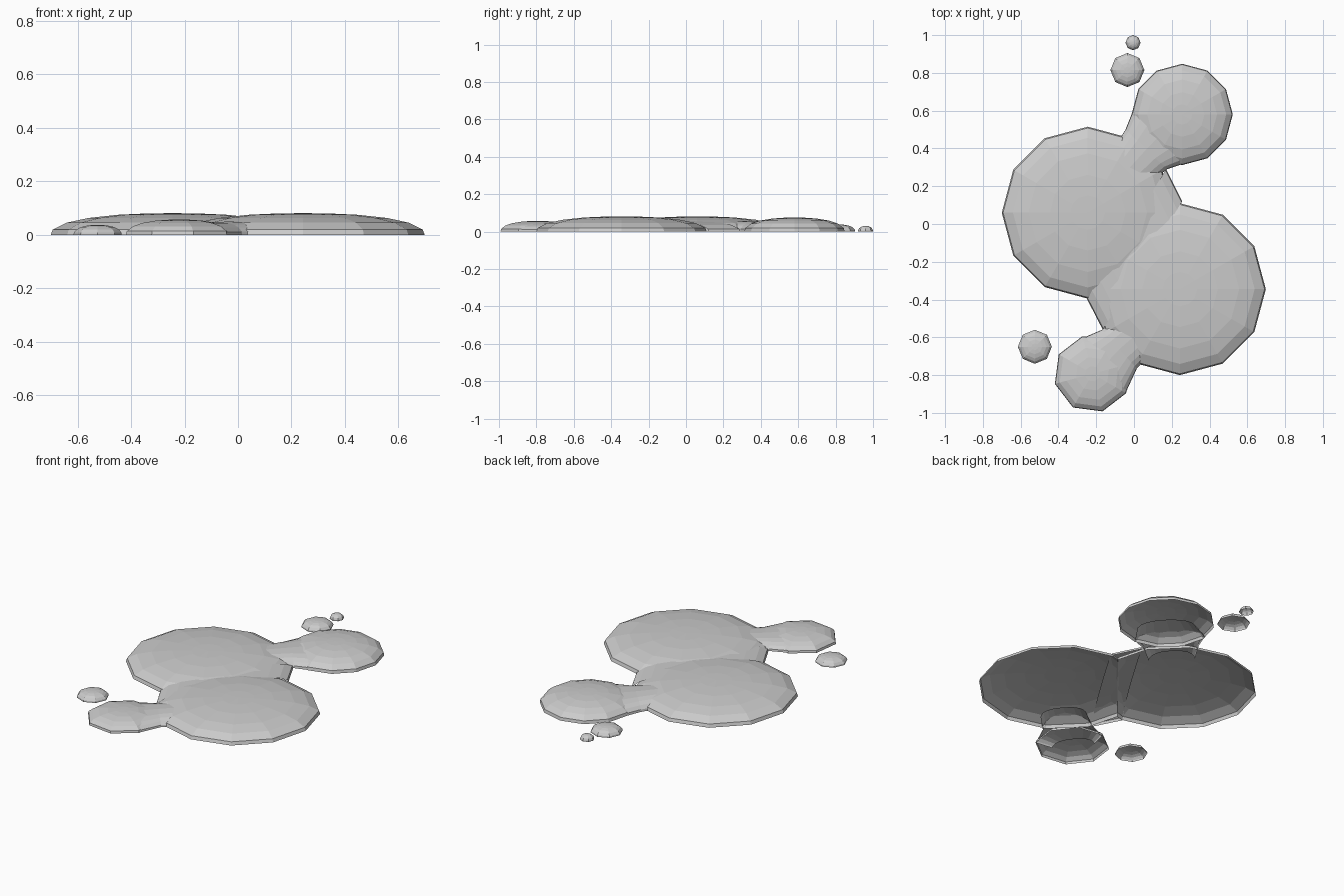
import bpy, bmesh
from math import cos, sin, radians, tau
from mathutils import Vector

if "Cube" in bpy.data.objects:
    bpy.data.objects.remove(bpy.data.objects["Cube"])

# dome profile: (fraction of radius, fraction of height)
PROFILE = [(1, 0), (0.985, 0.24), (0.87, 0.56), (0.69, 0.78), (0.44, 0.93), (0.2, 0.99)]


def finish(name, bm):
    bmesh.ops.recalc_face_normals(bm, faces=bm.faces)
    if sum(f.normal.z for f in bm.faces) < 0:
        bmesh.ops.reverse_faces(bm, faces=bm.faces)
    mesh = bpy.data.meshes.new(name)
    bm.to_mesh(mesh)
    bm.free()
    bpy.context.collection.objects.link(bpy.data.objects.new(name, mesh))


def dome(name, x, y, r, h, n, turn=0, clip=None):
    """Low open-bottomed blob; clip = (point, outward direction) trims it."""
    bm = bmesh.new()
    rings = [[bm.verts.new((x + r * f * cos(radians(turn) + tau * i / n),
                            y + r * f * sin(radians(turn) + tau * i / n), h * z))
              for i in range(n)] for f, z in PROFILE]
    for a, b in zip(rings, rings[1:]):
        for i in range(n):
            j = (i + 1) % n
            bm.faces.new((a[i], a[j], b[j], b[i]))
    top = bm.verts.new((x, y, h))
    for i in range(n):
        bm.faces.new((rings[-1][i], rings[-1][(i + 1) % n], top))
    if clip:
        bmesh.ops.bisect_plane(bm, geom=bm.verts[:] + bm.edges[:] + bm.faces[:],
                               plane_co=clip[0], plane_no=clip[1], clear_outer=True)
    finish(name, bm)


def neck(name, stations):
    """Arched bridge lofted through (left rim, right rim, height) stations."""
    bm = bmesh.new()
    arch = [(-f, z) for f, z in PROFILE[:5]] + [(0, 1)] + [(f, z) for f, z in PROFILE[4::-1]]
    rows = []
    for left, right, h in stations:
        l, r = Vector(left), Vector(right)
        mid, half = (l + r) / 2, (r - l) / 2
        rows.append([bm.verts.new((*(mid + half * f), h * z)) for f, z in arch])
    for a, b in zip(rows, rows[1:]):
        for i in range(len(arch) - 1):
            bm.faces.new((a[i], a[i + 1], b[i + 1], b[i]))
    finish(name, bm)


# large merged blobs, trimmed where they meet
seam, across = (0, -0.14, 0), Vector((0.49, -0.405, 0))
dome("large_blob_left", -0.245, 0.06, 0.455, 0.081, 12, 0, (seam, across))
dome("large_blob_right", 0.243, -0.345, 0.455, 0.081, 12, 0, (seam, -across))
# side blobs
dome("back_blob", 0.255, 0.58, 0.268, 0.075, 12)
dome("front_blob", -0.22, -0.793, 0.206, 0.057, 8, 15)
# separate droplets
dome("front_droplet", -0.525, -0.65, 0.09, 0.037, 8)
dome("back_droplet", -0.035, 0.815, 0.09, 0.038, 8)
dome("tiny_droplet", -0.005, 0.96, 0.04, 0.03, 8)

# webs joining the blobs
neck("middle_neck", [((0.17, 0.29), (-0.25, -0.395), 0.062),
                     ((0.255, 0.12), (-0.165, -0.56), 0.062)])
neck("back_neck", [((-0.12, 0.38), (0.06, 0.20), 0.058),
                   ((-0.045, 0.50), (0.175, 0.29), 0.056),
                   ((-0.005, 0.60), (0.26, 0.318), 0.056),
                   ((0.10, 0.65), (0.33, 0.42), 0.058)])
neck("front_neck", [((-0.05, -0.47), (0.12, -0.66), 0.052),
                    ((-0.17, -0.56), (0.015, -0.765), 0.048),
                    ((-0.275, -0.605), (-0.045, -0.895), 0.047),
                    ((-0.30, -0.70), (-0.15, -0.88), 0.045)])
